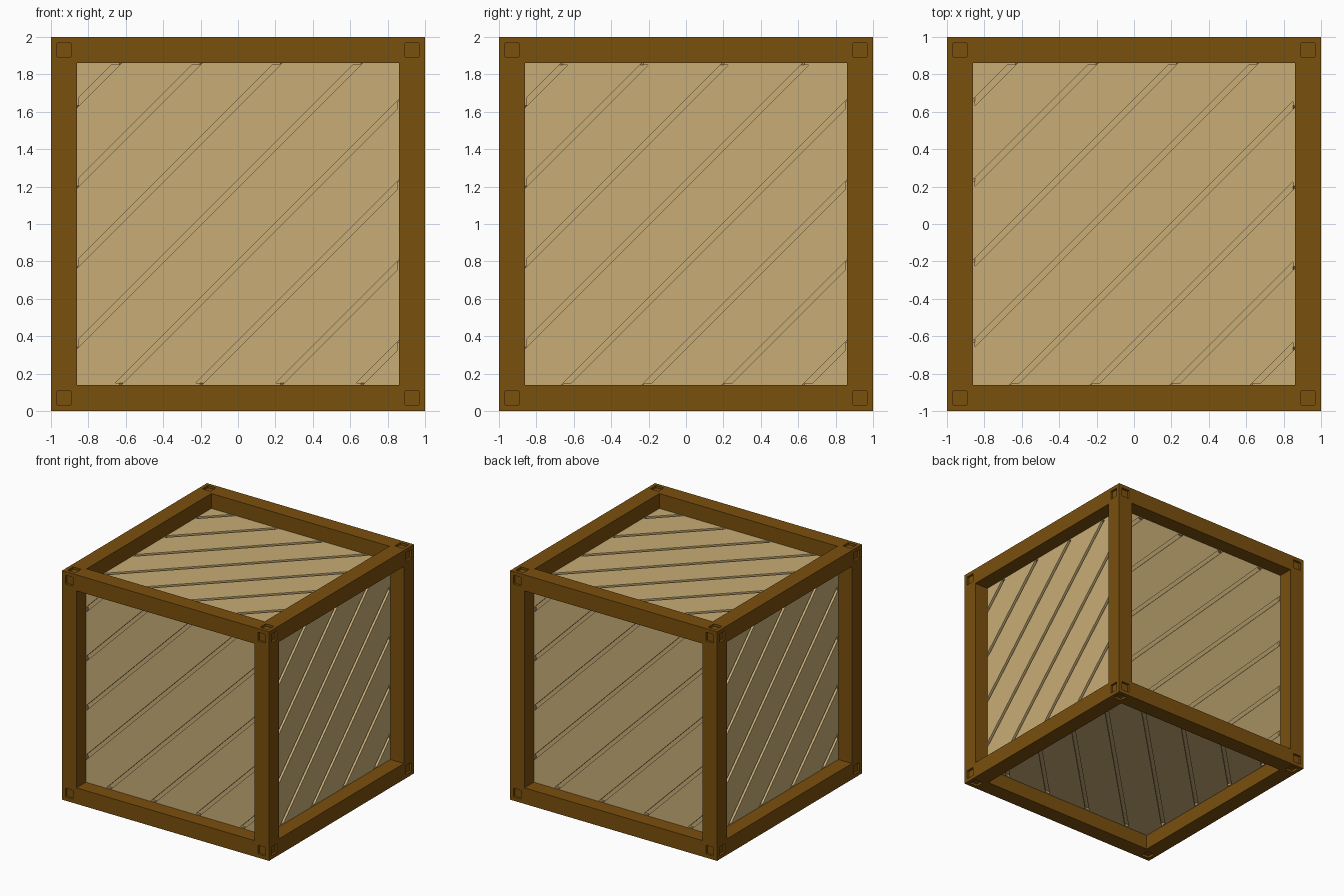
import bpy, bmesh
from math import radians, sqrt
from mathutils import Matrix, Vector

cube = bpy.data.objects.get("Cube")
if cube:
    bpy.data.objects.remove(cube, do_unlink=True)

BEAM = 0.14            # width of the frame beams
OPEN = 1 - BEAM        # half size of each opening
PANEL = 0.87           # distance of the boards from the centre
PITCH = 0.43           # board spacing, measured along an edge
GAP = 0.022            # half groove width, measured along an edge
GROOVE_DEPTH = 0.02
HOLE = 0.05            # size of the nail holes
HOLE_DEPTH = 0.02


def material(name, colour):
    mat = bpy.data.materials.new(name)
    mat.use_nodes = True
    mat.diffuse_color = (*colour, 1)
    shader = mat.node_tree.nodes["Principled BSDF"]
    shader.inputs["Base Color"].default_value = (*colour, 1)
    shader.inputs["Roughness"].default_value = 0.8
    return mat


def cut(bm, point, normal):
    geom = bm.verts[:] + bm.edges[:] + bm.faces[:]
    bmesh.ops.bisect_plane(bm, geom=geom, plane_co=point, plane_no=normal)


def square(half):
    """A square facing up, at its own half size above the centre."""
    bm = bmesh.new()
    bmesh.ops.create_grid(bm, x_segments=1, y_segments=1, size=half,
                          matrix=Matrix.Translation((0, 0, half)))
    return bm


def sink(bm, faces, depth):
    """Push faces inwards, leaving upright walls around them."""
    result = bmesh.ops.extrude_face_region(bm, geom=faces)
    verts = [g for g in result["geom"] if isinstance(g, bmesh.types.BMVert)]
    bmesh.ops.translate(bm, verts=verts, vec=(0, 0, -depth))
    bmesh.ops.delete(bm, geom=[f for f in faces if f.is_valid], context='FACES_ONLY')


def frame_side():
    bm = square(1)
    for s in (-OPEN, OPEN):
        cut(bm, (s, 0, 0), (1, 0, 0))
        cut(bm, (0, s, 0), (0, 1, 0))

    # Square nail hole in each corner
    def in_corner(f):
        c = f.calc_center_median()
        return min(abs(c.x), abs(c.y)) > OPEN
    corners = [f for f in bm.faces if in_corner(f)]
    bmesh.ops.inset_individual(bm, faces=corners, thickness=(BEAM - HOLE) / 2)
    sink(bm, corners, HOLE_DEPTH)

    # Opening with walls as deep as the beams, and no floor
    middle = [f for f in bm.faces if f.calc_center_median().xy.length < 0.01]
    sink(bm, middle, BEAM)
    floor = [f for f in bm.faces if f.calc_center_median().xy.length < 0.01]
    bmesh.ops.delete(bm, geom=floor, context='FACES_ONLY')
    return bm


def board_side():
    bm = square(PANEL)
    lines = [(i + 0.5) * PITCH for i in range(-4, 4)]
    for c in lines:
        for side in (-GAP, GAP):
            cut(bm, (0, c + side, 0), (-1, 1, 0))

    # Diagonal grooves between the boards
    def in_groove(f):
        p = f.calc_center_median()
        return any(abs(p.y - p.x - c) < GAP for c in lines)
    sink(bm, [f for f in bm.faces if in_groove(f)], GROOVE_DEPTH)
    return bm


# Turns that carry the upper side onto each of the six sides
upright = Matrix.Rotation(radians(90), 4, 'X')
TURNS = [Matrix.Rotation(radians(90 * k), 4, 'Z') @ upright for k in range(4)]
TURNS += [Matrix.Identity(4),
          Matrix.Rotation(radians(180), 4, Vector((1, 1, 0)) / sqrt(2))]


def six_sides(name, make_side, mat):
    whole = bmesh.new()
    for turn in TURNS:
        side = make_side()
        side.transform(Matrix.Translation((0, 0, 1)) @ turn)
        part = bpy.data.meshes.new("side")
        side.to_mesh(part)
        side.free()
        whole.from_mesh(part)
        bpy.data.meshes.remove(part)
    bmesh.ops.remove_doubles(whole, verts=whole.verts[:], dist=0.0005)
    mesh = bpy.data.meshes.new(name)
    whole.to_mesh(mesh)
    whole.free()
    mesh.materials.append(mat)
    obj = bpy.data.objects.new(name, mesh)
    bpy.context.collection.objects.link(obj)
    return obj


six_sides("crate_frame", frame_side, material("dark_brown_wood", (0.195, 0.080, 0.004)))
six_sides("crate_boards", board_side, material("pale_wood", (0.578, 0.418, 0.181)))
